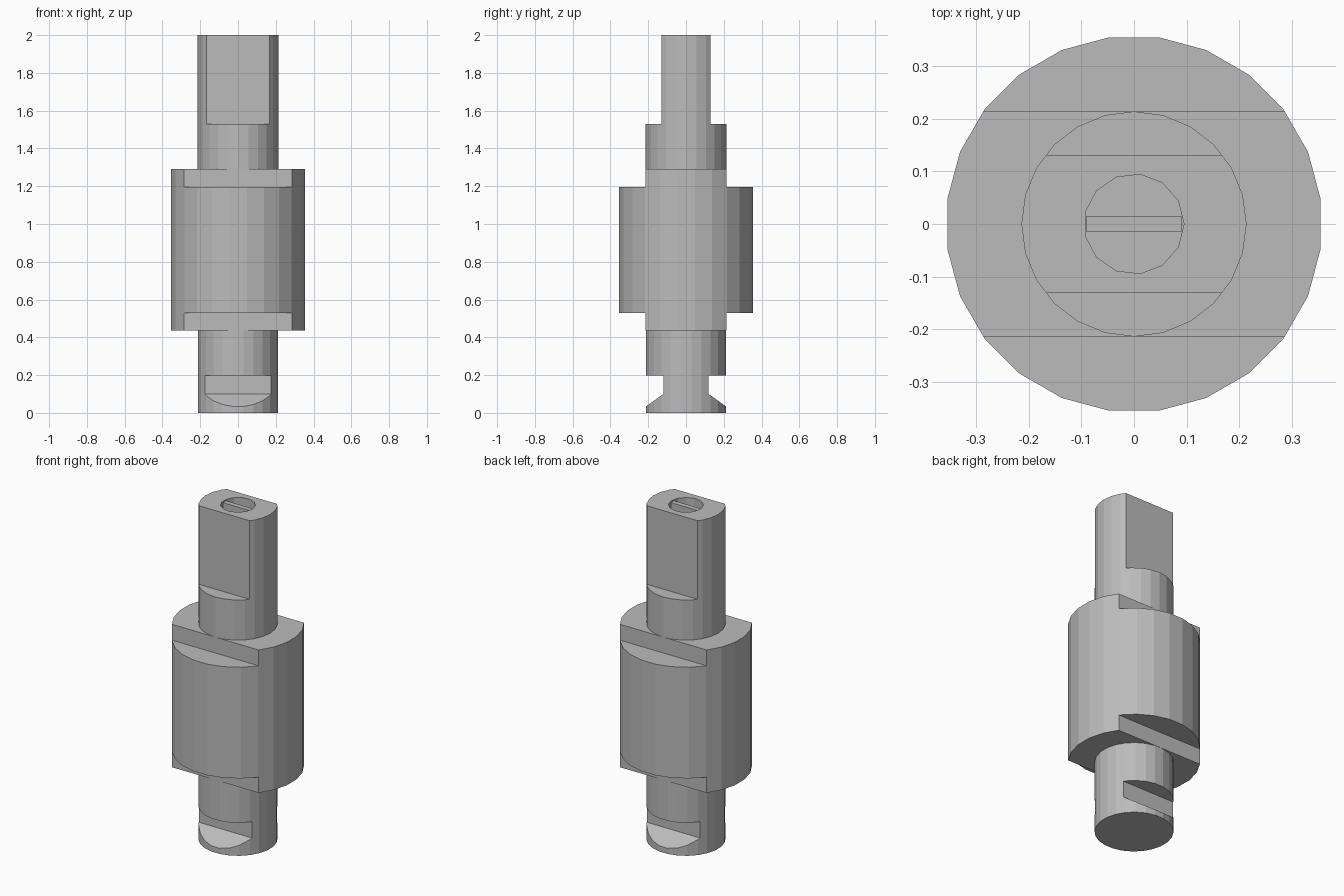
import bpy, bmesh
from math import cos, sin, tau

cube = bpy.data.objects.get("Cube")
if cube:
    bpy.data.objects.remove(cube, do_unlink=True)

grey = bpy.data.materials.new("plain grey")
grey.use_nodes = True
grey.diffuse_color = (0.5, 0.5, 0.5, 1)
grey.node_tree.nodes["Principled BSDF"].inputs["Base Color"].default_value = (0.5, 0.5, 0.5, 1)


def prism(name, points, offset):
    """Extrude a closed planar outline along offset."""
    bm = bmesh.new()
    face = bm.faces.new([bm.verts.new(p) for p in points])
    moved = bmesh.ops.extrude_face_region(bm, geom=[face])["geom"]
    bmesh.ops.translate(bm, vec=offset, verts=[v for v in moved if isinstance(v, bmesh.types.BMVert)])
    bmesh.ops.recalc_face_normals(bm, faces=bm.faces)
    mesh = bpy.data.meshes.new(name)
    bm.to_mesh(mesh)
    bm.free()
    mesh.materials.append(grey)
    obj = bpy.data.objects.new(name, mesh)
    bpy.context.collection.objects.link(obj)
    return obj


def rod(name, radius, bottom, top, sides=24, turn=0.0):
    """Upright faceted cylinder; turn is in fractions of one side."""
    angles = [tau * (i + turn) / sides for i in range(sides)]
    return prism(name, [(radius * cos(a), radius * sin(a), bottom) for a in angles], (0, 0, top - bottom))


def cut(obj, cutter):
    mod = obj.modifiers.new("cut", "BOOLEAN")
    mod.operation = "DIFFERENCE"
    mod.solver = "EXACT"
    mod.object = cutter
    cutter.hide_render = True
    bpy.context.view_layer.objects.active = obj
    bpy.ops.object.modifier_apply(modifier=mod.name)
    bpy.data.objects.remove(cutter, do_unlink=True)


def cut_both_sides(obj, profile):
    """Cut a (y, z) profile running along x from the front and the back."""
    for side in (-1, 1):
        cut(obj, prism("cutter", [(-1, side * y, z) for y, z in profile], (2, 0, 0)))


def step(y, low, high):
    return [(y, low), (1, low), (1, high), (y, high)]


# Wide middle body with a flat step on each side at both ends
body = rod("body", 0.358, 0.435, 1.29, turn=0.5)
cut_both_sides(body, step(0.2135, 1.195, 1.5))
cut_both_sides(body, step(0.2135, 0.2, 0.53))

# Upper shaft with long flats and a round socket in the end
upper = rod("upper_shaft", 0.214, 1.29, 2.0)
cut_both_sides(upper, step(0.131, 1.53, 2.2))
cut(upper, rod("cutter", 0.095, 1.9, 2.1, sides=13))

# Thin bar across the socket
prism("socket_bar", [(-0.09, -0.015, 1.89), (0.09, -0.015, 1.89),
                     (0.09, 0.015, 1.89), (-0.09, 0.015, 1.89)], (0, 0, 0.105))

# Lower shaft with sloped notches near the foot
lower = rod("lower_shaft", 0.214, 0.0, 0.435, turn=0.5)
cut_both_sides(lower, [(0.12, 0.1), (0.26, 0.0), (0.5, 0.0), (0.5, 0.198), (0.12, 0.198)])
